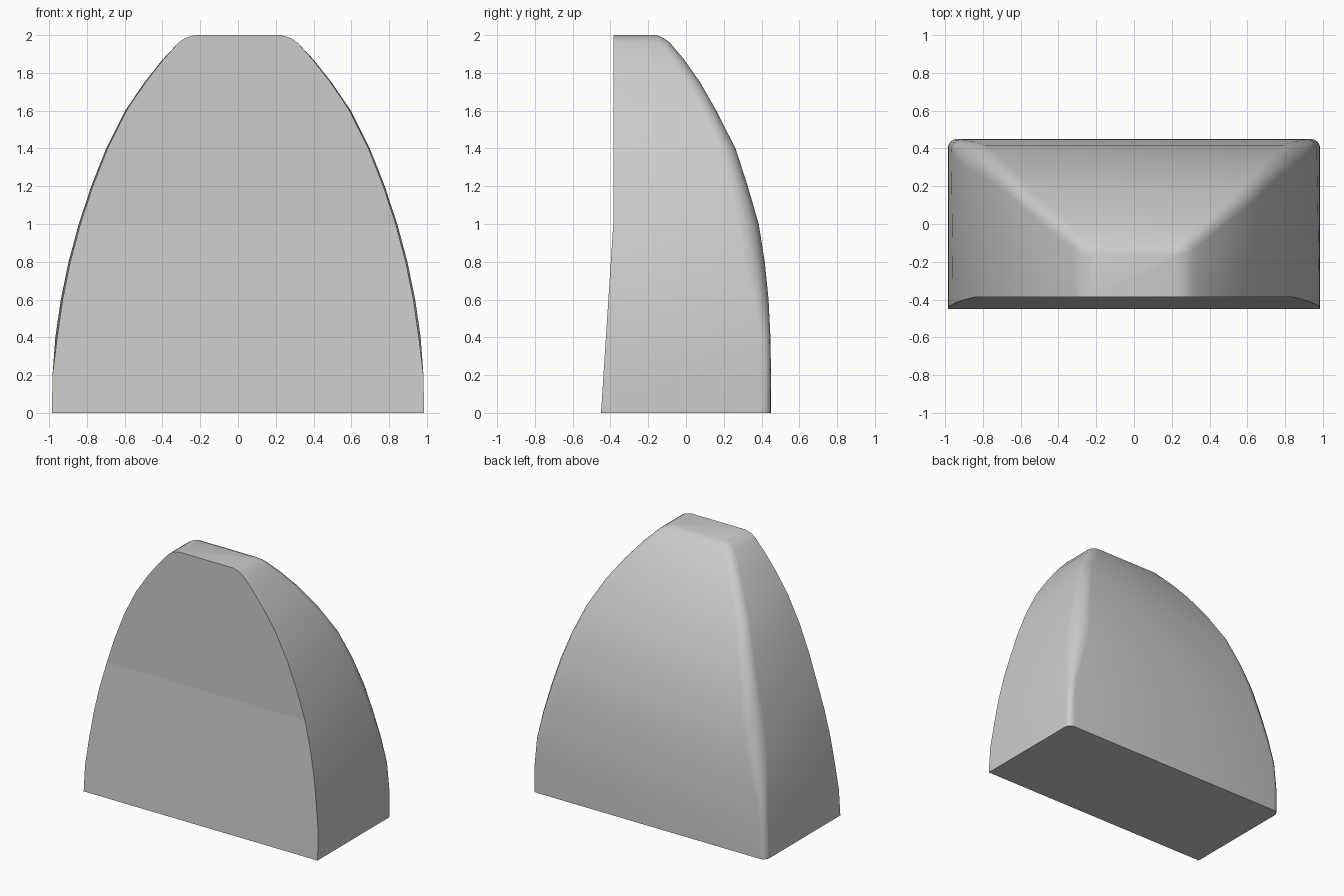
import bpy
import bmesh
from math import sin, cos, pi, radians

cube = bpy.data.objects.get("Cube")
if cube:
    bpy.data.objects.remove(cube, do_unlink=True)

# Plain grey surface
grey = bpy.data.materials.new("plain grey")
grey.use_nodes = True
colour = (0.6, 0.6, 0.6, 1)
grey.diffuse_color = colour
grey.node_tree.nodes["Principled BSDF"].inputs["Base Color"].default_value = colour

# Height, half width, back depth, back corner size
sections = [
    (0, .985, .45, .05), (.2, .982, .45, .045), (.4, .967, .447, .05),
    (.6, .938, .437, .085), (.8, .897, .417, .11), (1, .843, .385, .11),
    (1.2, .777, .327, .09), (1.4, .698, .262, .08), (1.6, .597, .16, .07),
    (1.75, .495, .075, .065), (1.87, .40, -.01, .06), (1.96, .315, -.085, .05),
    (1.985, .28, -.12, .04), (2, .23, -.155, .02),
]
STEPS = 4


def ring(z, w, back, r):
    """Outline of one level: straight front, rounded back corners."""
    front = -.385 - .065 * max(0, 1 - z)
    half = [(w * (.99 if .3 < z < 1.9 else 1), front)]
    for i in range(STEPS + 1):
        a = pi / 2 * i / STEPS
        half.append((w - r + r * cos(a), back - r + r * sin(a)))
    return [(x, y, z) for x, y in half] + [(-x, y, z) for x, y in reversed(half)]


# Domed block, lofted through the levels
bm = bmesh.new()
loops = [[bm.verts.new(p) for p in ring(*s)] for s in sections]
count = len(loops[0])
for low, high in zip(loops, loops[1:]):
    for i in range(count):
        j = (i + 1) % count
        bm.faces.new((low[i], low[j], high[j], high[i]))
bm.faces.new(list(reversed(loops[0])))
bm.faces.new(loops[-1])
bmesh.ops.recalc_face_normals(bm, faces=bm.faces[:])

mesh = bpy.data.meshes.new("domed_block")
bm.to_mesh(mesh)
bm.free()
mesh.materials.append(grey)
block = bpy.data.objects.new("domed_block", mesh)
bpy.context.collection.objects.link(block)

# Smooth dome with crisp front and base edges
bpy.ops.object.select_all(action="DESELECT")
block.select_set(True)
bpy.context.view_layer.objects.active = block
bpy.ops.object.shade_smooth_by_angle(angle=radians(35))
for edge in mesh.edges:
    a, b = (mesh.vertices[i].co for i in edge.vertices)
    if abs(a.z - 1) < .01 and abs(b.z - 1) < .01 and a.y < -.38 and b.y < -.38:
        edge.use_edge_sharp = True
